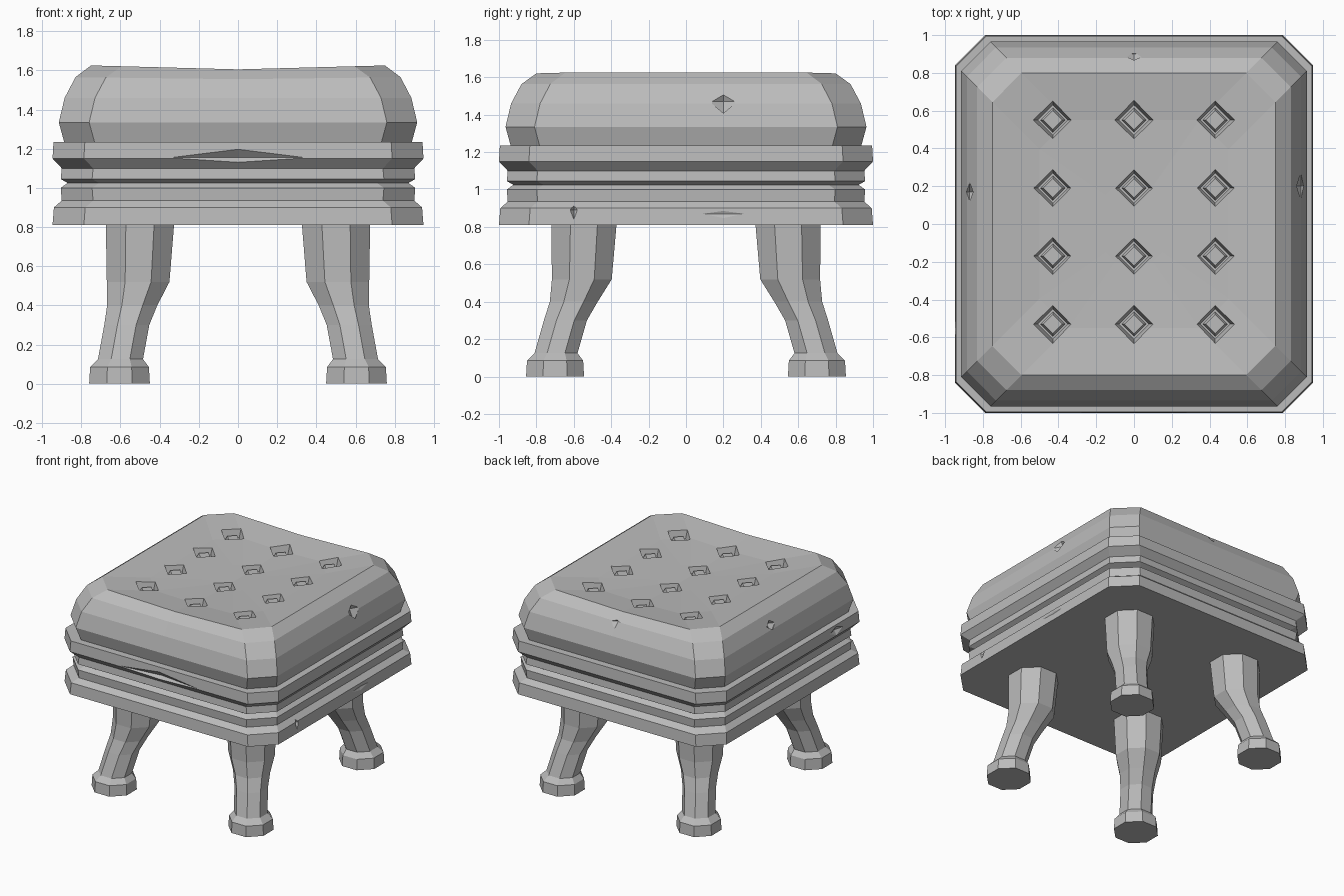
import bpy, bmesh, math
from mathutils import Matrix, Vector

if "Cube" in bpy.data.objects:
    bpy.data.objects.remove(bpy.data.objects["Cube"], do_unlink=True)

grey = bpy.data.materials.new("plain grey")
grey.use_nodes = True
COLOUR = (0.5, 0.5, 0.5, 1)
grey.diffuse_color = COLOUR
grey.node_tree.nodes["Principled BSDF"].inputs["Base Color"].default_value = COLOUR


def finish(bm, name):
    bmesh.ops.recalc_face_normals(bm, faces=bm.faces)
    mesh = bpy.data.meshes.new(name)
    bm.to_mesh(mesh)
    bm.free()
    mesh.materials.append(grey)
    obj = bpy.data.objects.new(name, mesh)
    bpy.context.collection.objects.link(obj)
    return obj


def loft(rings, name, split_caps=False):
    """Skin a stack of equal rings and close both ends."""
    bm = bmesh.new()
    rows = [[bm.verts.new(p) for p in ring] for ring in rings]
    n = len(rows[0])
    for low, high in zip(rows, rows[1:]):
        for i in range(n):
            j = (i + 1) % n
            bm.faces.new((low[i], low[j], high[j], high[i]))
    for row in (rows[0], rows[-1]):
        if split_caps:  # crease along the middle
            bm.faces.new(row[:n // 2 + 1])
            bm.faces.new(row[n // 2:] + row[:1])
        else:
            bm.faces.new(row)
    return finish(bm, name)


def cut_corner_ring(hx, hy, z, cut, sag=0.0):
    """Rectangle with cut corners and a middle point on front and back."""
    right = [(0, -hy), (hx - cut, -hy), (hx, cut - hy), (hx, hy - cut), (hx - cut, hy)]
    points = right + [(-x, -y) for x, y in right]
    return [(x, y, z - sag * (1 - abs(x) / hx)) for x, y in points]


def carve(target, cutter):
    mod = target.modifiers.new("carve", "BOOLEAN")
    mod.operation, mod.solver, mod.object = "DIFFERENCE", "EXACT", cutter
    bpy.context.view_layer.objects.active = target
    bpy.ops.object.modifier_apply(modifier=mod.name)
    bpy.data.objects.remove(cutter, do_unlink=True)


def chips(places, name):
    """Eight-sided diamond cutters: (centre, radii)."""
    bm = bmesh.new()
    for centre, radii in places:
        ends = [[bm.verts.new(Vector(centre) + Vector([s * radii[a] if a == k else 0 for k in range(3)]))
                 for s in (-1, 1)] for a in range(3)]
        for x in ends[0]:
            for y in ends[1]:
                for z in ends[2]:
                    bm.faces.new((x, y, z))
    cutter = finish(bm, name)
    cutter.hide_render = True
    return cutter


def tufts(low, high, r_low, r_high, name):
    """Twelve diamond frustums following the dished seat surface."""
    bm = bmesh.new()
    for x in (-0.43, 0, 0.43):
        surface = 1.565 + 0.045 * abs(x)
        for row in range(4):
            place = Matrix.Translation((x, 0.55 - 0.36 * row, surface + (low + high) / 2))
            bmesh.ops.create_cone(bm, cap_ends=True, segments=4, radius1=r_low, radius2=r_high,
                                  depth=high - low, matrix=place)
    return finish(bm, name)


# Moulded wooden frame: (half width, height)
FRAME = [(0.947, 0.81), (0.94, 0.90), (0.90, 0.935), (0.905, 1.0), (0.87, 1.025),
         (0.905, 1.045), (0.9, 1.10), (0.947, 1.15), (0.942, 1.235)]
frame = loft([cut_corner_ring(w, w + 0.053, z, 0.16) for w, z in FRAME], "frame")
carve(frame, chips([
    ((0, -1.0, 1.155), (0.34, 0.04, 0.045)),
    ((0.943, -0.6, 0.89), (0.03, 0.02, 0.05)),
    ((0.955, 0.2, 0.87), (0.02, 0.3, 0.05)),
    ((-0.955, -0.55, 1.19), (0.03, 0.12, 0.05)),
], "frame_chips"))

# Padded seat, dished on top: (half width, height, dip along the middle)
PAD = [(0.885, 1.225, 0), (0.915, 1.335, 0), (0.885, 1.46, 0), (0.83, 1.565, 0.01), (0.75, 1.625, 0.02),
       (0.5, 1.588, 0.015), (0.15, 1.568, 0.008)]
cushion = loft([cut_corner_ring(w, w + 0.05, z, min(0.155, w / 3), sag) for w, z, sag in PAD],
               "cushion", True)
carve(cushion, chips([
    ((0.885, 0.2, 1.47), (0.04, 0.07, 0.09)),
    ((-0.87, 0.17, 1.49), (0.04, 0.05, 0.06)),
    ((0, 0.9, 1.55), (0.06, 0.05, 0.04)),
], "cushion_chips"))

# Diamond tufting pits with a raised button in each
pits = tufts(-0.05, 0.05, 0.08, 0.115, "tuft_cutter")
pits.hide_render = True
carve(cushion, pits)
tufts(-0.055, -0.02, 0.068, 0.05, "buttons")

# Curved eight-sided legs with flared feet: (height, x, y, radius)
LEG = [(0, 0.605, 0.70, 0.155), (0.085, 0.605, 0.70, 0.15), (0.125, 0.6, 0.695, 0.115),
       (0.30, 0.568, 0.645, 0.115), (0.40, 0.54, 0.60, 0.128), (0.52, 0.51, 0.557, 0.16),
       (0.83, 0.5, 0.545, 0.175)]
STEP = math.pi / 4
for sx, side in ((1, "left"), (-1, "right")):
    for sy, end in ((-1, "front"), (1, "back")):
        loft([[(sx * (cx + r * math.cos((i + 0.5) * STEP) / math.cos(STEP / 2)),
                sy * (cy + r * math.sin((i + 0.5) * STEP) / math.cos(STEP / 2)), z) for i in range(8)]
              for z, cx, cy, r in LEG], f"{end}_{side}_leg")
